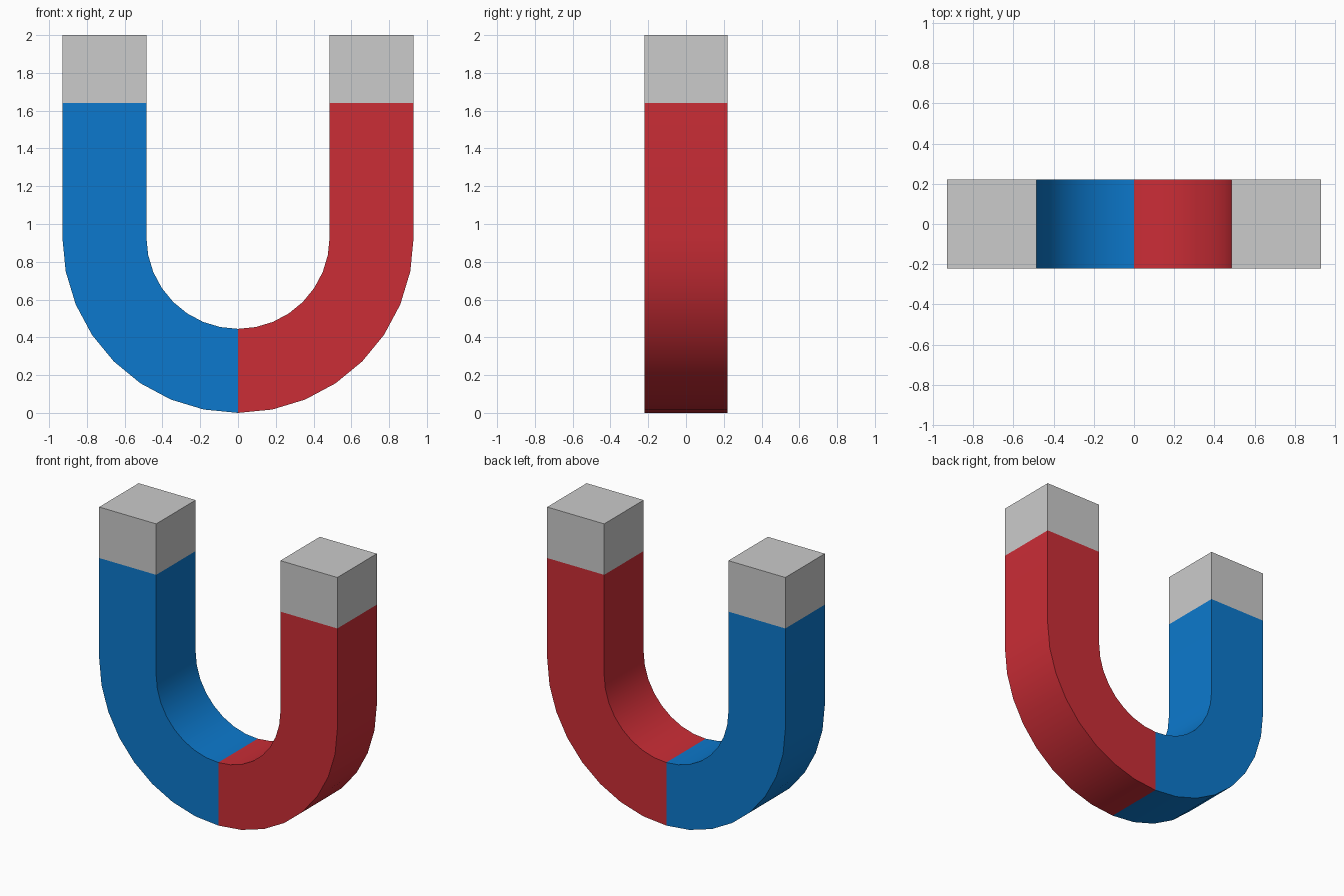
import bpy, bmesh, math

if "Cube" in bpy.data.objects:
    bpy.data.objects.remove(bpy.data.objects["Cube"])

R_OUT, R_IN = 0.93, 0.485      # outer and inner bend radius
DEPTH = 0.22                   # half thickness in y
TIP_Z, TOP_Z = 1.64, 2.0       # where the bare steel tips start and end
SEGMENTS = 16                  # facets around the half-circle bend


def material(name, srgb):
    mat = bpy.data.materials.new(name)
    linear = [((c / 255 + 0.055) / 1.055) ** 2.4 for c in srgb]
    mat.diffuse_color = (*linear, 1)
    mat.use_nodes = True
    mat.node_tree.nodes["Principled BSDF"].inputs["Base Color"].default_value = mat.diffuse_color
    return mat


mesh = bpy.data.meshes.new("horseshoe_magnet")
magnet = bpy.data.objects.new("horseshoe_magnet", mesh)
bpy.context.collection.objects.link(magnet)
for name, rgb in (("blue paint", (12, 121, 205)),
                  ("red paint", (203, 45, 54)),
                  ("bare steel", (203, 203, 203))):
    mesh.materials.append(material(name, rgb))

# U-shaped path: (outer x, outer z, inner x, inner z) from left tip to right tip
left = [(-R_OUT, z, -R_IN, z) for z in (TOP_Z, TIP_Z)]
bend = []
for i in range(SEGMENTS + 1):
    a = math.pi + math.pi * i / SEGMENTS
    c, s = math.cos(a), math.sin(a)
    bend.append((R_OUT * c, R_OUT + R_OUT * s, R_IN * c, R_OUT + R_IN * s))
right = [(-xo, zo, -xi, zi) for xo, zo, xi, zi in reversed(left)]

# Square section swept along the path
bm = bmesh.new()
rings = [[bm.verts.new(p) for p in ((xo, -DEPTH, zo), (xo, DEPTH, zo),
                                    (xi, DEPTH, zi), (xi, -DEPTH, zi))]
         for xo, zo, xi, zi in left + bend + right]
for a, b in zip(rings, rings[1:]):
    for k in range(4):
        n = (k + 1) % 4
        bm.faces.new((a[k], a[n], b[n], b[k]))
bm.faces.new(rings[0])
bm.faces.new(rings[-1])
bmesh.ops.recalc_face_normals(bm, faces=bm.faces)

# Colours: steel tips, blue left half, red right half
for f in bm.faces:
    c = f.calc_center_median()
    f.material_index = 2 if c.z > TIP_Z else (0 if c.x < 0 else 1)
bm.to_mesh(mesh)
bm.free()

# Smooth bend, sharp corners
bpy.context.view_layer.objects.active = magnet
magnet.select_set(True)
bpy.ops.object.shade_smooth_by_angle(angle=math.radians(30))
